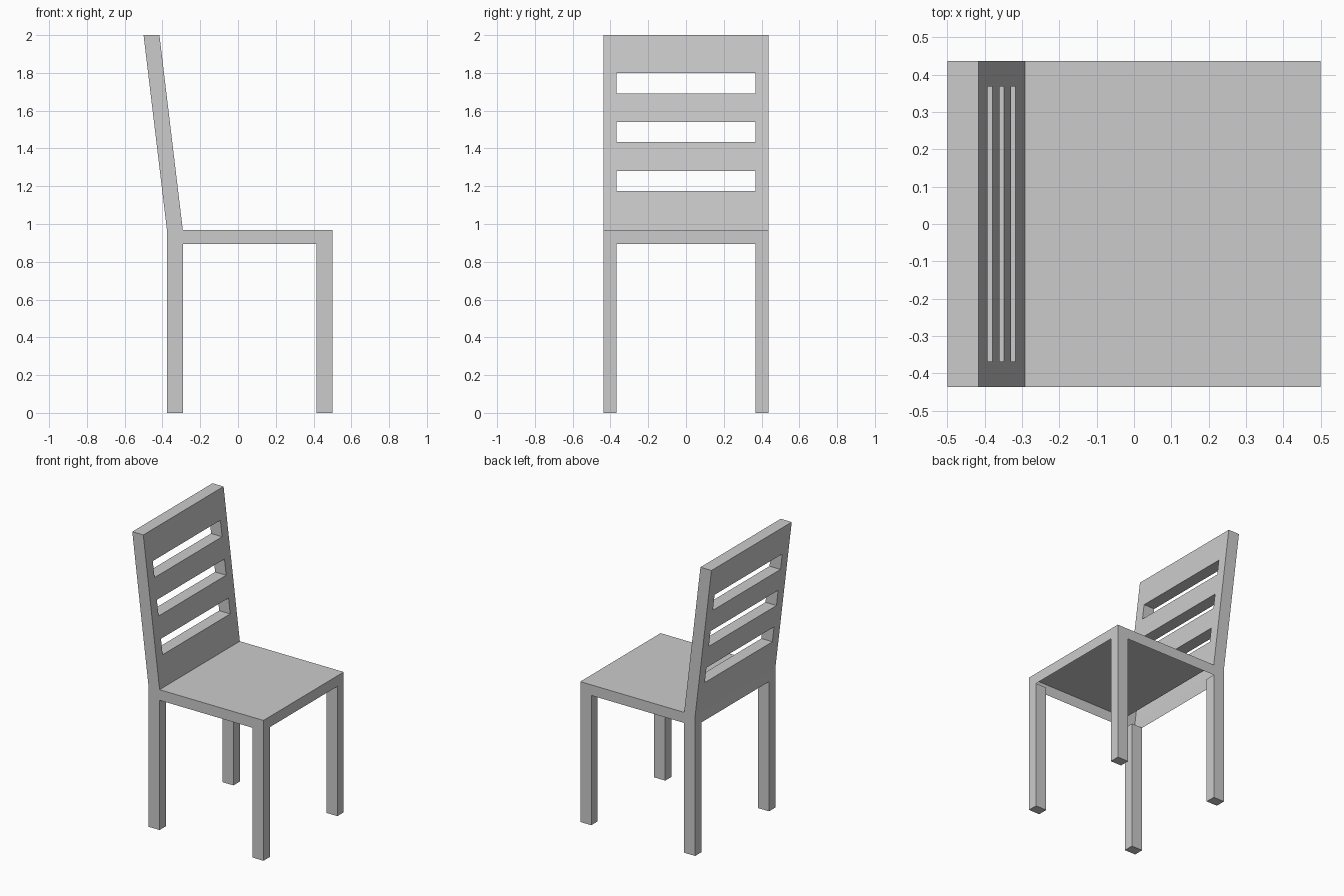
import bpy

if "Cube" in bpy.data.objects:
    bpy.data.objects.remove(bpy.data.objects["Cube"])

W, SLOT = 0.437, 0.368            # half depth of chair, half width of slots
X_REAR, X_FRONT = -0.376, 0.5     # footprint of the seat
BACK_T = 0.084                    # backrest thickness
Z_UNDER, Z_SEAT, Z_TOP = 0.894, 0.967, 2.0


def make(name, quads):
    """Build an object from quads, sharing equal corner points."""
    verts, faces = {}, []
    for q in quads:
        pts = [tuple(round(c, 5) for c in p) for p in q]
        faces.append([verts.setdefault(p, len(verts)) for p in pts])
    me = bpy.data.meshes.new(name)
    me.from_pydata(list(verts), [], faces)
    me.update()
    ob = bpy.data.objects.new(name, me)
    bpy.context.collection.objects.link(ob)
    return ob


def box_quads(x0, x1, y0, y1, z0, z1):
    """Six outward faces: bottom, top, -y, +y, -x, +x."""
    return [
        [(x0, y0, z0), (x0, y1, z0), (x1, y1, z0), (x1, y0, z0)],
        [(x0, y0, z1), (x1, y0, z1), (x1, y1, z1), (x0, y1, z1)],
        [(x0, y0, z0), (x1, y0, z0), (x1, y0, z1), (x0, y0, z1)],
        [(x1, y1, z0), (x0, y1, z0), (x0, y1, z1), (x1, y1, z1)],
        [(x0, y1, z0), (x0, y0, z0), (x0, y0, z1), (x0, y1, z1)],
        [(x1, y0, z0), (x1, y1, z0), (x1, y1, z1), (x1, y0, z1)],
    ]


# Seat: thin shell, open underneath; its top stops at the hollow backrest
seat = box_quads(X_REAR, X_FRONT, -W, W, Z_UNDER, Z_SEAT)[2:]
xs = X_REAR + BACK_T
seat.append([(xs, -W, Z_SEAT), (X_FRONT, -W, Z_SEAT),
             (X_FRONT, W, Z_SEAT), (xs, W, Z_SEAT)])
make("seat", seat)


# Backrest: leaning hollow panel with three through slots
def back_pt(side, y, z):
    lean = (z - Z_SEAT) / (Z_TOP - Z_SEAT) * (-0.5 - X_REAR)
    return (X_REAR + lean + side * BACK_T, y, z)


levels = [Z_SEAT, 1.175, 1.281, 1.433, 1.541, 1.69, 1.80, Z_TOP]
ys = [-W, -SLOT, SLOT, W]
back = []


def across(y0, z0, y1, z1):
    """Face running through the panel thickness along an edge."""
    back.append([back_pt(0, y0, z0), back_pt(1, y0, z0),
                 back_pt(1, y1, z1), back_pt(0, y1, z1)])


for i, (z0, z1) in enumerate(zip(levels, levels[1:])):
    across(-W, z0, -W, z1)
    across(W, z1, W, z0)
    for j, (y0, y1) in enumerate(zip(ys, ys[1:])):
        if i % 2 and j == 1:      # slot: four inner walls
            across(y0, z0, y1, z0)
            across(y1, z0, y1, z1)
            across(y1, z1, y0, z1)
            across(y0, z1, y0, z0)
            continue
        cell = [(y0, z0), (y1, z0), (y1, z1), (y0, z1)]
        back.append([back_pt(1, *c) for c in cell])
        back.append([back_pt(0, *c) for c in reversed(cell)])
for y0, y1 in zip(ys, ys[1:]):
    across(y0, Z_TOP, y1, Z_TOP)
make("backrest", back)

# Legs: square posts under the seat corners
for label, x0, x1 in (("rear_leg", X_REAR, X_REAR + BACK_T),
                      ("front_leg", X_FRONT - BACK_T, X_FRONT)):
    for side, y0, y1 in (("right", -W, -SLOT), ("left", SLOT, W)):
        make(f"{label}_{side}", box_quads(x0, x1, y0, y1, 0, Z_UNDER))
